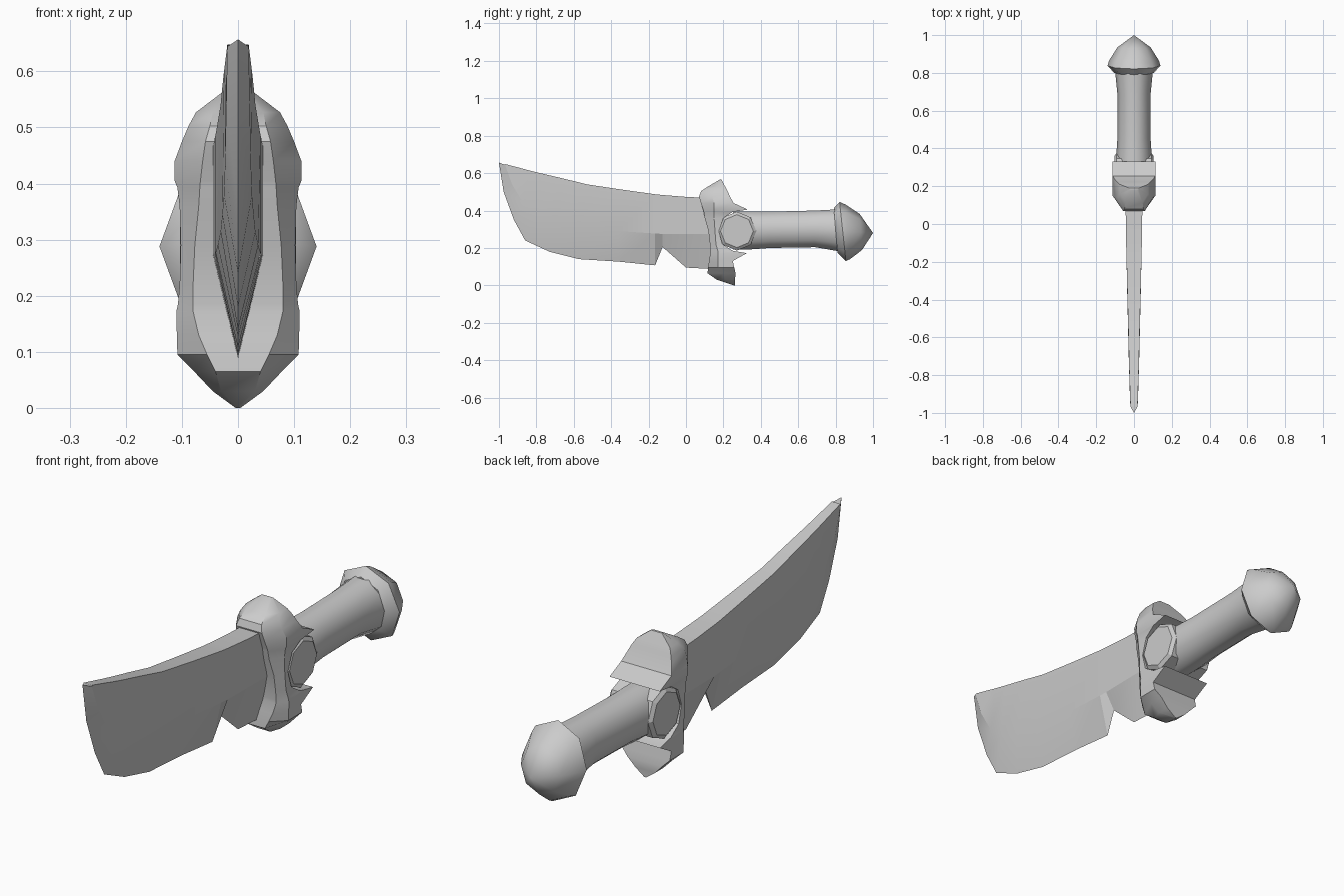
import bpy, bmesh
from math import sin, cos, pi, radians


def finish(name, bm, angle):
    bmesh.ops.remove_doubles(bm, verts=bm.verts, dist=0.0005)
    bmesh.ops.recalc_face_normals(bm, faces=bm.faces)
    me = bpy.data.meshes.new(name)
    bm.to_mesh(me)
    bm.free()
    ob = bpy.data.objects.new(name, me)
    bpy.context.collection.objects.link(ob)
    bpy.ops.object.select_all(action='DESELECT')
    bpy.context.view_layer.objects.active = ob
    ob.select_set(True)
    bpy.ops.object.shade_smooth_by_angle(angle=radians(angle))
    return ob


def loft(name, rings, angle=35):
    """Skin closed rings of equal length and cap both ends."""
    bm = bmesh.new()
    loops = [[bm.verts.new(p) for p in r] for r in rings]
    n = len(loops[0])
    for a, b in zip(loops, loops[1:]):
        for i in range(n):
            j = (i + 1) % n
            bm.faces.new((a[i], a[j], b[j], b[i]))
    bm.faces.new(loops[0])
    bm.faces.new(loops[-1][::-1])
    return finish(name, bm, angle)


def turned(name, stations, sides, angle):
    """Elliptical rings along y: (y, z centre, x radius, z radius, y lean)."""
    rings = []
    for y, z, rx, rz, lean in stations:
        ts = [2 * pi * i / sides for i in range(sides)]
        rings.append([(rx * cos(t), y - lean * sin(t), z + rz * sin(t)) for t in ts])
    return loft(name, rings, angle)


# Blade: half width, then (y, z) of spine, bevel line and cutting edge
blade = [
    (.045, (.13, .467), (.13, .275), (.13, .088)),
    (.043, (0, .473), (0, .275), (0, .095)),
    (.041, (-.125, .483), (-.125, .275), (-.125, .205)),
    (.040, (-.165, .487), (-.165, .277), (-.165, .107)),
    (.036, (-.33, .51), (-.36, .290), (-.36, .127)),
    (.031, (-.53, .54), (-.57, .315), (-.57, .140)),
    (.028, (-.66, .572), (-.70, .345), (-.73, .180)),
    (.025, (-.78, .60), (-.80, .380), (-.86, .240)),
    (.023, (-.84, .615), (-.87, .440), (-.92, .350)),
    (.021, (-.90, .631), (-.93, .540), (-.975, .50)),
    (.019, (-.965, .648), (-.967, .644), (-1, .657)),
]
loft("blade", [[(w, *s), (w, *b), (0, *e), (-w, *b), (-w, *s)]
               for w, s, b, e in blade], 12)

# Guard: z, front y, front half width, side y, side half width, back y
guard = [
    (0, .255, .002, .258, .004, .262),
    (.03, .165, .03, .21, .045, .262),
    (.065, .115, .04, .20, .078, .265),
    (.095, .118, .055, .17, .108, .258),
    (.13, .123, .07, .17, .109, .25),
    (.172, .13, .08, .17, .11, .325),
    (.185, .13, .08, .17, .107, .25),
    (.22, .128, .08, .16, .104, .195),
    (.29, .12, .077, .155, .102, .175),
    (.36, .10, .07, .15, .104, .20),
    (.393, .095, .068, .15, .108, .25),
    (.405, .092, .067, .15, .113, .33),
    (.44, .08, .063, .15, .113, .255),
    (.475, .07, .058, .14, .10, .235),
    (.503, .08, .05, .14, .088, .223),
    (.527, .115, .045, .16, .075, .21),
    (.565, .18, .015, .185, .025, .19),
]
loft("guard", [[(a, yf, z), (b, ym, z), (b, yb, z), (-b, yb, z), (-b, ym, z), (-a, yf, z)]
               for z, yf, a, ym, b, yb in guard], 32)

# Eight-sided side boss, set into the guard and chamfered at its rim
boss = []
for x, r in ((-.103, .088), (-.092, .104), (.092, .104), (.103, .088)):
    boss.append([(x, .272 + r * cos(pi * i / 4), .29 + r * sin(pi * i / 4)) for i in range(8)])
loft("guard_boss", boss, 20)

# Grip
turned("grip", [(.25, .293, .095, .108, 0), (.36, .294, .094, .106, 0),
                (.45, .297, .088, .102, 0), (.69, .302, .088, .103, 0),
                (.81, .295, .10, .117, 0)], 10, 50)

# Leaning eight-sided pommel
turned("pommel", [(.80, .293, .105, .120, .01), (.838, .288, .140, .158, .017),
                  (.865, .286, .132, .146, .012), (.935, .285, .088, .096, .006),
                  (1, .28, .0001, .0001, 0)], 8, 50)
